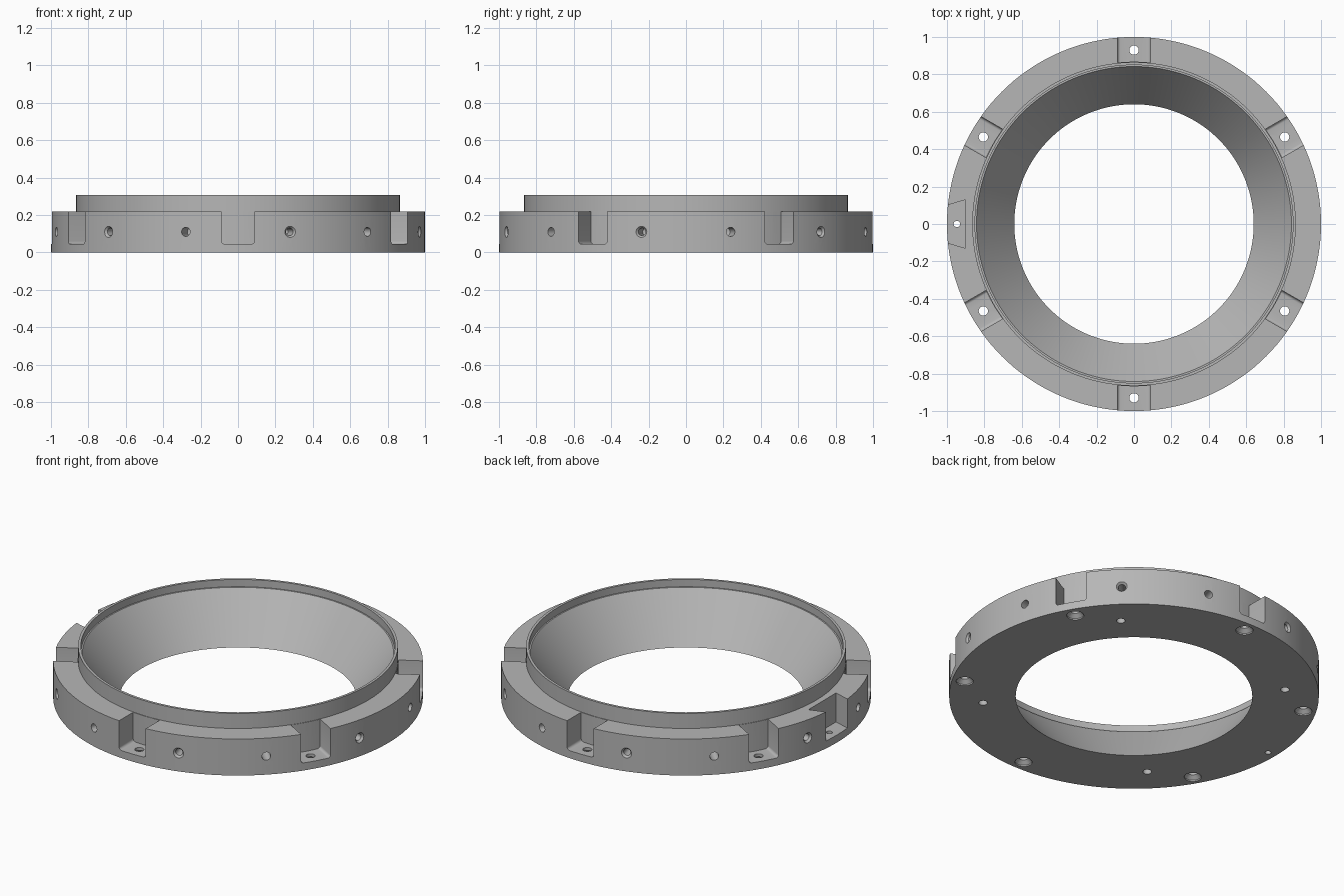
import bpy, bmesh
from math import radians, cos, sin, pi
from mathutils import Matrix

cube = bpy.data.objects.get("Cube")
if cube:
    bpy.data.objects.remove(cube, do_unlink=True)

metal = bpy.data.materials.new("plain grey")
metal.use_nodes = True
grey = (0.47, 0.47, 0.47, 1)
metal.diffuse_color = grey
metal.node_tree.nodes["Principled BSDF"].inputs["Base Color"].default_value = grey


def turned(angle, x=0, z=0, tilt=0):
    """Placement at an angle around the ring."""
    return (Matrix.Rotation(radians(angle), 4, 'Z') @ Matrix.Translation((x, 0, z))
            @ Matrix.Rotation(radians(tilt), 4, 'Y'))


def finish(bm, name, matrix):
    bmesh.ops.remove_doubles(bm, verts=bm.verts, dist=1e-5)
    bmesh.ops.recalc_face_normals(bm, faces=bm.faces)
    bm.transform(matrix)
    mesh = bpy.data.meshes.new(name)
    bm.to_mesh(mesh)
    bm.free()
    obj = bpy.data.objects.new(name, mesh)
    bpy.context.collection.objects.link(obj)
    return obj


def lathe(name, profile, steps, matrix=Matrix(), closed=False):
    bm = bmesh.new()
    verts = [bm.verts.new((r, 0, z)) for r, z in profile]
    pairs = list(zip(verts, verts[1:] + verts[:1]))
    edges = [bm.edges.new(p) for p in (pairs if closed else pairs[:-1])]
    bmesh.ops.spin(bm, geom=verts + edges, cent=(0, 0, 0), axis=(0, 0, 1),
                   angle=2 * pi, steps=steps)
    return finish(bm, name, matrix)


def prism(name, points, offset, matrix=Matrix()):
    bm = bmesh.new()
    face = bm.faces.new([bm.verts.new(p) for p in points])
    side = bmesh.ops.extrude_face_region(bm, geom=[face])["geom"]
    bmesh.ops.translate(bm, vec=offset, verts=[v for v in side if isinstance(v, bmesh.types.BMVert)])
    return finish(bm, name, matrix)


def cut(target, cutter):
    mod = target.modifiers.new("cut", 'BOOLEAN')
    mod.operation, mod.solver, mod.object = 'DIFFERENCE', 'EXACT', cutter
    bpy.context.view_layer.update()
    graph = bpy.context.evaluated_depsgraph_get()
    mesh = bpy.data.meshes.new_from_object(target.evaluated_get(graph))
    target.modifiers.remove(mod)
    target.data = mesh
    bpy.data.objects.remove(cutter, do_unlink=True)


# Main ring: flat base, stepped collar, recessed lip and conical bore
ring = lathe("adapter_ring", [(0.64, 0), (1, 0), (1, 0.218), (0.865, 0.218), (0.865, 0.308),
                              (0.85, 0.308), (0.85, 0.265), (0.842, 0.265)], 144, closed=True)

# Parallel-sided slots with rounded floor corners, stopping at the collar
HALF, FLOOR, FILLET = 0.088, 0.045, 0.016
corner = [(HALF - FILLET + FILLET * sin(t * pi / 8), FLOOR + FILLET - FILLET * cos(t * pi / 8))
          for t in range(5)]
outline = corner + [(HALF, 0.4), (-HALF, 0.4)] + [(-y, z) for y, z in reversed(corner)]
for k in range(6):
    angle = 30 + 60 * k
    slot = prism("slot_cutter", [(0.8, y, z) for y, z in outline], (0.3, 0, 0), turned(angle))
    core = lathe("collar_core", [(0, -0.1), (0.868, -0.1), (0.868, 0.5), (0, 0.5)], 144)
    cut(slot, core)
    cut(ring, slot)
    # Screw hole through the slot floor, countersunk from below
    cut(ring, lathe("screw_hole", [(0, -0.01), (0.047, -0.01), (0.047, 0.008), (0.025, 0.028),
                                   (0.025, 0.1), (0, 0.1)], 24, turned(angle, 0.93)))
    # Blind holes in the rim: one with a chamfered mouth, one plain
    cut(ring, lathe("chamfered_hole", [(0, -0.12), (0.02, -0.11), (0.02, -0.012), (0.03, 0),
                                       (0.03, 0.02), (0, 0.02)], 24,
                    turned(angle + 16.2, 1, 0.11, 90)))
    cut(ring, lathe("plain_hole", [(0, -0.12), (0.024, -0.11), (0.024, 0.02), (0, 0.02)], 24,
                    turned(angle - 16.2, 1, 0.11, 90)))

# Blind holes in the underside
for k in range(4):
    cut(ring, lathe("base_hole", [(0, -0.02), (0.024, -0.02), (0.024, 0.1), (0, 0.11)], 24,
                    turned(45 + 90 * k, 0.82)))

# Dovetail notch on the right side, with a small through hole
cut(ring, prism("dovetail_cutter", [(-0.9, -0.13, FLOOR), (-0.9, 0.13, FLOOR),
                                    (-1.05, 0.085, FLOOR), (-1.05, -0.085, FLOOR)], (0, 0, 0.3)))
cut(ring, lathe("notch_hole", [(0, -0.02), (0.017, -0.02), (0.017, 0.1), (0, 0.1)], 24,
                turned(180, 0.947)))

ring.data.materials.clear()
ring.data.materials.append(metal)
for poly in ring.data.polygons:
    poly.material_index = 0
bpy.ops.object.select_all(action='DESELECT')
ring.select_set(True)
bpy.context.view_layer.objects.active = ring
bpy.ops.object.shade_smooth_by_angle(angle=radians(25))
